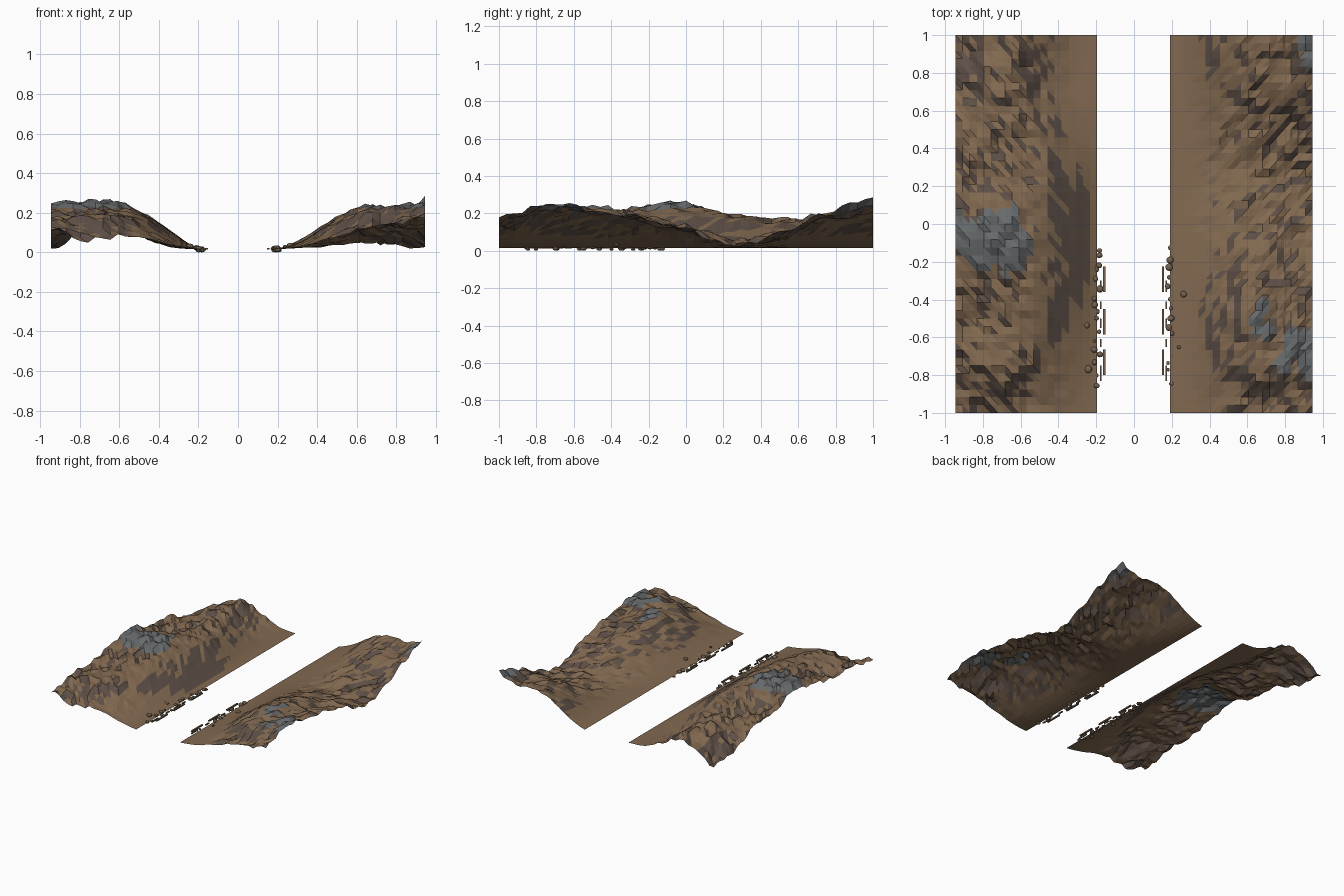
import bpy, bmesh, math, random
from mathutils import Vector, noise

if "Cube" in bpy.data.objects:
    bpy.data.objects.remove(bpy.data.objects["Cube"])

random.seed(7)


def material(name, rgb):
    m = bpy.data.materials.new(name)
    m.diffuse_color = (*rgb, 1)
    m.use_nodes = True
    m.node_tree.nodes["Principled BSDF"].inputs["Base Color"].default_value = m.diffuse_color
    return m


EARTH = material("earth", (0.22, 0.14, 0.08))
STEEP = material("steep_earth", (0.11, 0.078, 0.062))
STONE = material("summit_stone", (0.135, 0.145, 0.15))
RUBBLE = material("rubble", (0.18, 0.125, 0.08))

# Coarse heights: rows run front to back, columns from road edge outward
LEFT = [(.016, .04, .075, .08, .07, .11), (.016, .065, .13, .19, .17, .15),
        (.016, .09, .18, .20, .17, .165), (.016, .11, .20, .23, .22, .20),
        (.016, .11, .20, .25, .25, .245), (.016, .10, .18, .18, .15, .17),
        (.016, .06, .135, .165, .13, .14), (.016, .03, .09, .18, .15, .05),
        (.016, .03, .10, .17, .10, .02)]
RIGHT = [(.016, .035, .075, .12, .14, .18), (.016, .055, .13, .20, .22, .25),
         (.016, .065, .16, .23, .21, .22), (.016, .06, .14, .19, .17, .18),
         (.016, .045, .09, .13, .12, .11), (.016, .025, .04, .06, .05, .025),
         (.016, .03, .06, .09, .08, .075), (.016, .055, .13, .17, .17, .20),
         (.016, .08, .18, .22, .20, .265)]


def spline(p, t):
    """Catmull-Rom through evenly spaced values, t from 0 to 1."""
    s = t * (len(p) - 1)
    i = min(int(s), len(p) - 2)
    f = s - i
    a, b, c, d = (p[max(0, min(len(p) - 1, i + k))] for k in (-1, 0, 1, 2))
    return b + .5 * f * (c - a + f * (2*a - 5*b + 4*c - d + f * (3*(b - c) + d - a)))


def height(table, u, v, seed):
    h = spline([spline(row, u) for row in table], v)
    rough = min(1, max(0, (u - .15) / .45))
    n = noise.noise(Vector((u * 7, v * 18, seed))) * .02
    n += noise.noise(Vector((u * 13.3, v * 31, seed + 5))) * .032
    n += random.uniform(-.006, .006)
    return min(.285, max(.014, h + n * rough))


def add_object(name, bm, mats):
    me = bpy.data.meshes.new(name)
    bm.to_mesh(me)
    bm.free()
    for m in mats:
        me.materials.append(m)
    ob = bpy.data.objects.new(name, me)
    bpy.context.collection.objects.link(ob)
    return ob


# Open faceted hillsides on both sides of the gap
def hillside(name, table, x_in, x_out, seed, nx=20, ny=48):
    bm = bmesh.new()
    grid = [[bm.verts.new((x_in + (x_out - x_in) * i / nx, -1 + 2 * j / ny,
                           height(table, i / nx, j / ny, seed)))
             for i in range(nx + 1)] for j in range(ny + 1)]
    for j in range(ny):
        for i in range(nx):
            a, b = grid[j][i], grid[j][i + 1]
            c, d = grid[j + 1][i + 1], grid[j + 1][i]
            for tri in ((a, b, c), (a, c, d)):
                f = bm.faces.new(tri)
                f.normal_update()
                if f.normal.z < 0:
                    f.normal_flip()
                if f.calc_center_median().z > .225:
                    f.material_index = 2
                elif f.normal.z < .85:
                    f.material_index = 1
    add_object(name, bm, (EARTH, STEEP, STONE))


hillside("left_hillside", LEFT, -.195, -.945, 3.3)
hillside("right_hillside", RIGHT, .19, .945, 11.7)


# Long curb strips with shorter thin strips beside them
def strips(name, side, x_long, x_short):
    bm = bmesh.new()
    long_runs = [(-.36, -.225), (-.585, -.45), (-.80, -.665)]
    short_runs = [(-.36, -.30), (-.45, -.41), (-.55, -.50), (-.65, -.61), (-.83, -.75)]
    for runs, x, w, z in ((long_runs, x_long, .012, .018), (short_runs, x_short, .008, .016)):
        for y0, y1 in runs:
            cube = bmesh.ops.create_cube(bm, size=1)["verts"]
            bmesh.ops.scale(bm, vec=(w, y1 - y0, .01), verts=cube)
            bmesh.ops.translate(bm, vec=(side * x, (y0 + y1) / 2, z), verts=cube)
    add_object(name, bm, (RUBBLE,))


strips("left_curb_strips", -1, .158, .177)
strips("right_curb_strips", 1, .153, .171)


# Loose faceted rocks along the road edges
def rocks(name, side, count, x_mid):
    bm = bmesh.new()
    for k in range(count):
        y = -.13 - .75 * (k + random.uniform(-.4, .4)) / count
        r = random.uniform(.008, .02)
        x = x_mid + random.uniform(-.012, .02)
        if k % 6 == 5:
            x += random.uniform(.03, .06)
        vs = bmesh.ops.create_icosphere(bm, subdivisions=2, radius=r)["verts"]
        bmesh.ops.scale(bm, vec=(1, random.uniform(.8, 1.2), .7), verts=vs)
        z = .7 * r if k % 3 == 0 else .02 + (x - x_mid) * .2
        bmesh.ops.translate(bm, vec=(side * x, y, z), verts=vs)
    add_object(name, bm, (RUBBLE,))


rocks("left_rocks", -1, 20, .192)
rocks("right_rocks", 1, 16, .187)
